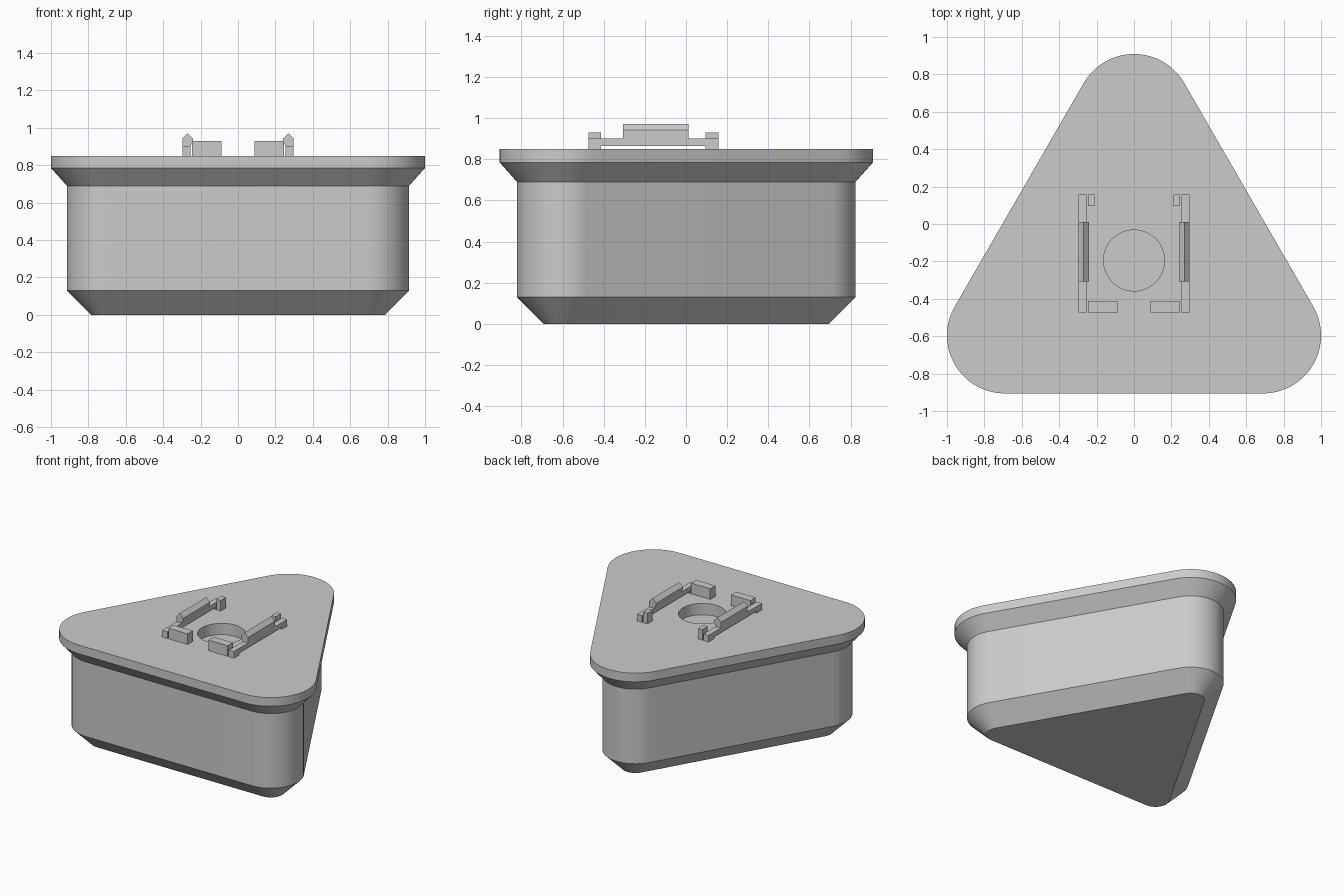
import bpy
import bmesh
from math import sin, cos, pi, radians

cube = bpy.data.objects.get("Cube")
if cube:
    bpy.data.objects.remove(cube)

grey = bpy.data.materials.new("plain grey")
grey.use_nodes = True
GREY = (0.6, 0.6, 0.6, 1)
grey.diffuse_color = GREY
grey.node_tree.nodes["Principled BSDF"].inputs["Base Color"].default_value = GREY

TOP = 0.85
ARC_STEPS = 20


def make_object(name, bm):
    bmesh.ops.recalc_face_normals(bm, faces=bm.faces)
    mesh = bpy.data.meshes.new(name)
    bm.to_mesh(mesh)
    bm.free()
    mesh.materials.append(grey)
    obj = bpy.data.objects.new(name, mesh)
    bpy.context.collection.objects.link(obj)
    return obj


def loft(bm, loops):
    """Bridge equal closed loops of points and cap both ends."""
    rings = [[bm.verts.new(p) for p in loop] for loop in loops]
    for a, b in zip(rings, rings[1:]):
        for i in range(len(a)):
            j = (i + 1) % len(a)
            bm.faces.new((a[i], a[j], b[j], b[i]))
    bm.faces.new(rings[0])
    bm.faces.new(rings[-1])


def rounded_triangle(radius, z):
    corners = ((0.69, -0.596, -90), (0, 0.599, 30), (-0.69, -0.596, 150))
    points = []
    for cx, cy, start in corners:
        for i in range(ARC_STEPS + 1):
            a = radians(start + 120 * i / ARC_STEPS)
            points.append((cx + radius * cos(a), cy + radius * sin(a), z))
    return points


def extrude_y(name, profile, y0, y1):
    """Extrude an x-z profile along y."""
    bm = bmesh.new()
    loft(bm, [[(x, y, z) for x, z in profile] for y in (y0, y1)])
    return make_object(name, bm)


# Body: chamfered base, straight wall and flared lid
bm = bmesh.new()
levels = ((0.095, 0), (0.225, 0.13), (0.225, 0.69), (0.31, 0.785), (0.31, TOP))
loft(bm, [rounded_triangle(r, z) for r, z in levels])
body = make_object("body", bm)

# Round recess in the lid
bm = bmesh.new()
circle = [(0.163 * cos(2 * pi * i / 64), -0.195 + 0.163 * sin(2 * pi * i / 64))
          for i in range(64)]
loft(bm, [[(x, y, z) for x, y in circle] for z in (TOP - 0.085, TOP + 0.1)])
cutter = make_object("recess_cutter", bm)
cutter.hide_render = True

mod = body.modifiers.new("recess", "BOOLEAN")
mod.operation = "DIFFERENCE"
mod.solver = "EXACT"
mod.object = cutter
bpy.ops.object.select_all(action="DESELECT")
bpy.context.view_layer.objects.active = body
body.select_set(True)
bpy.ops.object.modifier_apply(modifier=mod.name)
bpy.data.objects.remove(cutter)
bpy.ops.object.shade_smooth_by_angle(angle=radians(30))


# Clips: one set on each side of the recess
def block(name, side, x0, x1, y0, y1, z0, z1):
    profile = ((x0, z0), (x1, z0), (x1, z1), (x0, z1))
    extrude_y(name, [(side * x, z) for x, z in profile], y0, y1)


FRONT, BACK = -0.474, 0.157
FOOT = 0.062
INNER, OUTER = 0.255, 0.298
for side, label in ((1, "left"), (-1, "right")):
    block(label + "_rail", side, INNER, OUTER, FRONT, BACK, 0.865, 0.9)
    block(label + "_front_foot", side, INNER, OUTER, FRONT, FRONT + FOOT, TOP, 0.865)
    block(label + "_back_foot", side, INNER, OUTER, BACK - FOOT, BACK, TOP, 0.865)
    block(label + "_front_stop", side, 0.087, 0.246, FRONT, FRONT + FOOT, TOP, 0.93)
    block(label + "_back_stop", side, 0.211, 0.246, BACK - FOOT, BACK, TOP, 0.93)
    # Pointed catch in the middle of the rail
    hook = ((INNER, 0.9), (OUTER, 0.9), (OUTER, 0.942), (0.27, 0.972),
            (0.24, 0.942), (0.24, 0.93))
    extrude_y(label + "_catch", [(side * x, z) for x, z in hook], -0.307, 0.012)
